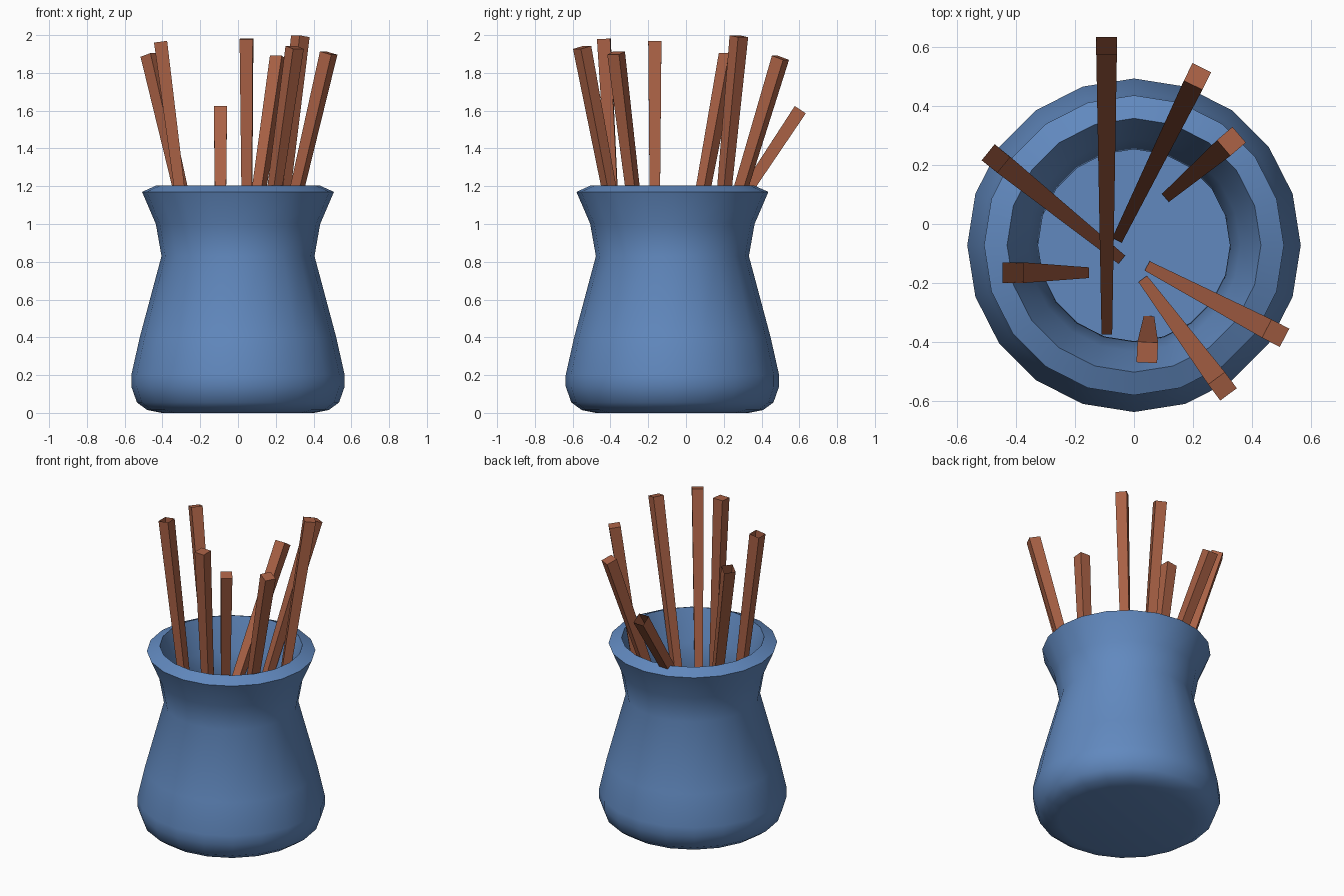
import bpy, bmesh, math
from mathutils import Vector

if "Cube" in bpy.data.objects:
    bpy.data.objects.remove(bpy.data.objects["Cube"])


def material(name, color):
    m = bpy.data.materials.new(name)
    m.diffuse_color = (*color, 1)
    m.use_nodes = True
    m.node_tree.nodes["Principled BSDF"].inputs["Base Color"].default_value = m.diffuse_color
    return m


def add_object(name, bm, mat):
    bmesh.ops.recalc_face_normals(bm, faces=bm.faces)
    mesh = bpy.data.meshes.new(name)
    bm.to_mesh(mesh)
    bm.free()
    mesh.materials.append(mat)
    ob = bpy.data.objects.new(name, mesh)
    bpy.context.collection.objects.link(ob)
    return ob


glaze = material("blue_glaze", (0.12, 0.25, 0.52))
wood = material("brown_wood", (0.40, 0.12, 0.06))

# Jar: outer profile up to the rim, then the inner wall down to the floor
SIDES = 20
profile = [(0.405, 0.0), (0.48, 0.015), (0.535, 0.055), (0.565, 0.14), (0.565, 0.20),
           (0.52, 0.40), (0.405, 0.83), (0.435, 1.0), (0.508, 1.17), (0.43, 1.205),
           (0.36, 1.0), (0.325, 0.83), (0.44, 0.40), (0.485, 0.20), (0.42, 0.09)]
bm = bmesh.new()
rings = [[bm.verts.new((r * math.cos(2 * math.pi * i / SIDES),
                        r * math.sin(2 * math.pi * i / SIDES) - 0.072, z))
          for i in range(SIDES)] for r, z in profile]
for a, b in zip(rings, rings[1:]):
    for i in range(SIDES):
        j = (i + 1) % SIDES
        bm.faces.new((a[i], a[j], b[j], b[i]))
bm.faces.new(rings[0][::-1])
bm.faces.new(rings[-1])
jar = add_object("jar", bm, glaze)
bpy.context.view_layer.objects.active = jar
jar.select_set(True)
bpy.ops.object.shade_smooth_by_angle(angle=math.radians(35))


# Tapered square stick, one side facing the way it leans
def stick(name, foot, tip, capped=True):
    foot, tip = Vector(foot), Vector(tip)
    axis = (tip - foot).normalized()
    side = axis.cross(Vector((0, 0, 1))).normalized()
    lean = side.cross(axis)
    bm = bmesh.new()
    ends = []
    for centre, h in ((foot, 0.018), (tip, 0.035)):
        ends.append([bm.verts.new(centre + side * h * sx + lean * h * sy)
                     for sx, sy in ((-1, -1), (1, -1), (1, 1), (-1, 1))])
    lo, hi = ends
    for i in range(4):
        j = (i + 1) % 4
        bm.faces.new((lo[i], lo[j], hi[j], hi[i]))
    if capped:
        bm.faces.new(hi)
    add_object(name, bm, wood)


sticks = [
    ((-0.092, -0.36, 0.15), (-0.093, 0.605, 1.605), False),
    ((-0.05, -0.04, 0.10), (0.215, 0.50, 1.88), True),
    ((0.12, 0.10, 0.10), (0.33, 0.28, 1.994), True),
    ((0.06, -0.15, 0.10), (0.48, -0.37, 1.905), True),
    ((0.04, -0.20, 0.10), (0.30, -0.55, 1.935), True),
    ((0.05, -0.33, 0.10), (0.045, -0.435, 1.98), True),
    ((-0.17, -0.165, 0.10), (-0.41, -0.165, 1.965), False),
    ((-0.055, -0.11, 0.10), (-0.468, 0.222, 1.895), False),
]
for n, (foot, tip, capped) in enumerate(sticks, 1):
    stick(f"stick_{n}", foot, tip, capped)
